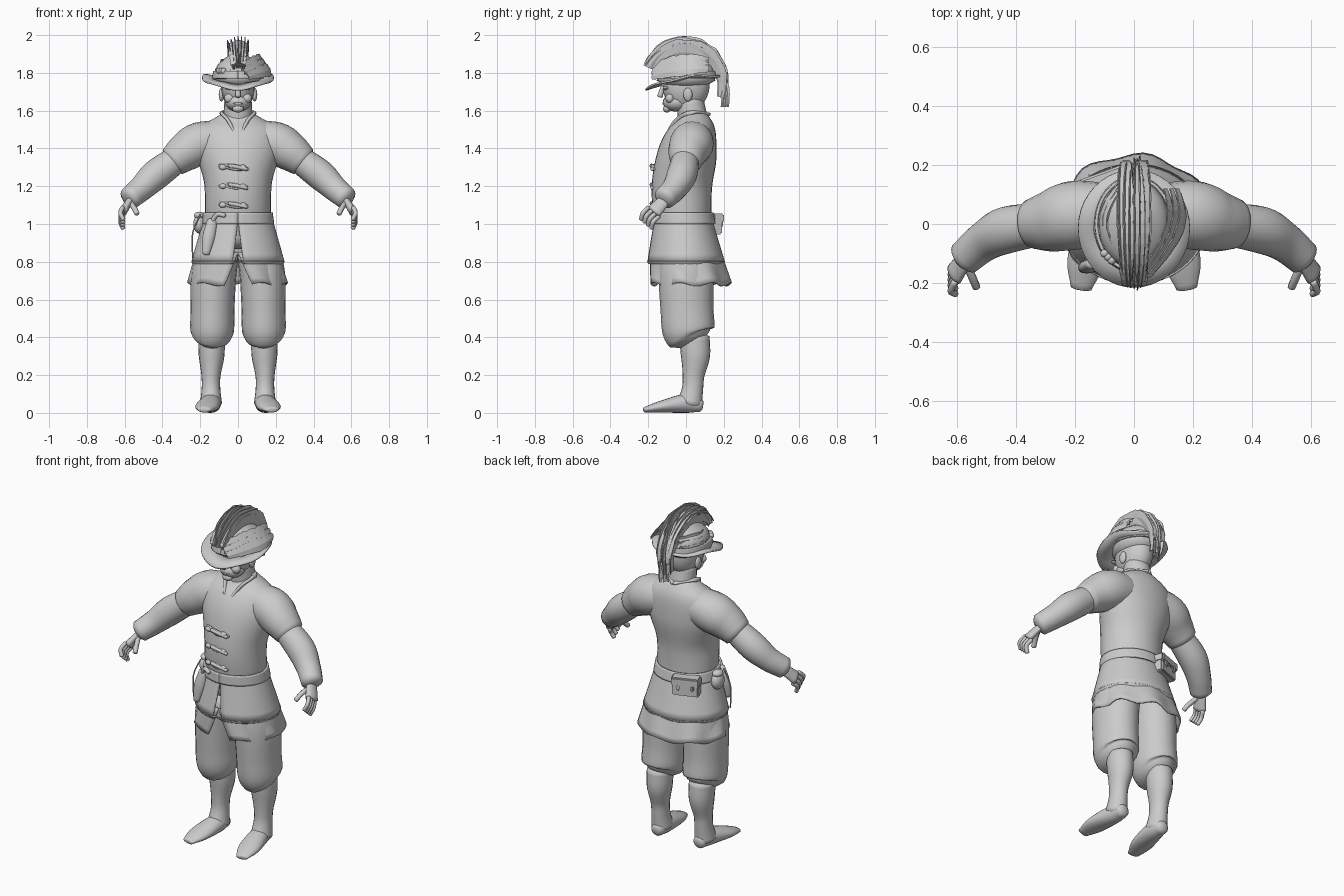
import bpy, bmesh, math, random
from math import sin, cos, pi, tau
from mathutils import Vector, Matrix

random.seed(4)
if "Cube" in bpy.data.objects:
    bpy.data.objects.remove(bpy.data.objects["Cube"])

GREY = (0.6, 0.6, 0.6, 1)
cloth = bpy.data.materials.new("pale grey")
cloth.use_nodes = True
cloth.diffuse_color = GREY
cloth.node_tree.nodes["Principled BSDF"].inputs["Base Color"].default_value = GREY
X_AXIS, Y_AXIS = Vector((1, 0, 0)), Vector((0, 1, 0))


def finish(name, bm, smooth=True, mirror=False, thickness=0):
    bmesh.ops.recalc_face_normals(bm, faces=bm.faces)
    mesh = bpy.data.meshes.new(name)
    bm.to_mesh(mesh)
    bm.free()
    mesh.materials.append(cloth)
    part = bpy.data.objects.new(name, mesh)
    bpy.context.collection.objects.link(part)
    for face in mesh.polygons:
        face.use_smooth = smooth
    if mirror:
        part.modifiers.new("mirror", 'MIRROR').use_mirror_merge = False
    if thickness:
        shell = part.modifiers.new("thickness", 'SOLIDIFY')
        shell.thickness, shell.offset = thickness, 0


def bridge(bm, rings, closed=True):
    count = len(rings[0])
    for lower, upper in zip(rings, rings[1:]):
        for i in range(count if closed else count - 1):
            j = (i + 1) % count
            bm.faces.new((lower[i], lower[j], upper[j], upper[i]))


def spline(keys, steps=5):
    """Smooth run of vectors through the keys."""
    keys = [Vector(key) for key in keys]
    keys = [keys[0] * 2 - keys[1]] + keys + [keys[-1] * 2 - keys[-2]]
    out = []
    for a, b, c, d in zip(keys, keys[1:], keys[2:], keys[3:]):
        for step in range(steps):
            t = step / steps
            out.append(b + (c - a) * t / 2 + (a * 2 - b * 5 + c * 4 - d) * t * t / 2
                       + (b * 3 - a - c * 3 + d) * t ** 3 / 2)
    return out + [keys[-2]]


def limb(name, keys, flat=1.0, mirror=False, reference=Y_AXIS, sides=20):
    """Rounded skin along a path of (x, y, z, radius) or (x, y, z, radius, depth)."""
    sections = spline([key if len(key) == 5 else (*key, key[3] * flat) for key in keys])
    points = [Vector(s[:3]) for s in sections]
    bm, rings, last = bmesh.new(), [], len(points) - 1

    def add_ring(centre, tangent, wide, deep):
        v = tangent.cross(reference).normalized()
        u = v.cross(tangent)
        rings.append([bm.verts.new(centre + u * wide * cos(tau * i / sides) + v * deep * sin(tau * i / sides))
                      for i in range(sides)])

    for k, (point, section) in enumerate(zip(points, sections)):
        tangent = (points[min(k + 1, last)] - points[max(k - 1, 0)]).normalized()
        wide, deep = section[3:]
        bulge = tangent * min(wide, deep) * 0.3
        if k == 0:
            add_ring(point - bulge, tangent, wide * 0.6, deep * 0.6)
        add_ring(point, tangent, wide, deep)
        if k == last:
            add_ring(point + bulge, tangent, wide * 0.6, deep * 0.6)
    bridge(bm, rings)
    bm.faces.new(rings[0])
    bm.faces.new(rings[-1])
    finish(name, bm, True, mirror)


def cord(name, points, radius, mirror=False):
    limb(name, [(*point, radius) for point in points], mirror=mirror, sides=8)


def ball(name, place, size, mirror=False):
    bm = bmesh.new()
    matrix = Matrix.Translation(place) @ Matrix.Diagonal((*size, 1))
    bmesh.ops.create_uvsphere(bm, u_segments=20, v_segments=14, radius=1, matrix=matrix)
    finish(name, bm, True, mirror)


def wrap(name, top, bottom, top_radius, bottom_radius, ratio, top_y=0.0, bottom_y=0.0, gap=0.0, wave=0.0):
    """Cloth wound round the body, parting at the front towards its hem."""
    bm, rings, count, rows = bmesh.new(), [], 48, 6
    for row in range(rows + 1):
        t = row / rows
        ring = []
        for i in range(count + 1):
            angle = -pi / 2 + gap * t + (tau - 2 * gap * t) * i / count
            ripple = wave * t * sin(i * 0.9)
            radius = top_radius + (bottom_radius - top_radius) * t + ripple
            ring.append(bm.verts.new((radius * cos(angle),
                                      radius * ratio * sin(angle) + top_y + (bottom_y - top_y) * t,
                                      top + (bottom - top) * t + ripple)))
        rings.append(ring)
    bridge(bm, rings, False)
    finish(name, bm, True, False, 0.01)


def feather(name, path, width, across, steps=16):
    """Flat ragged strip along path(t); across(point) gives its width direction."""
    bm, rings = bmesh.new(), []
    for k in range(steps + 1):
        t = k / steps
        point = Vector(path(t))
        side = Vector(across(point)).normalized() * width * (0.3 + 0.7 * sin(pi * (0.1 + 0.85 * t)))
        rings.append([bm.verts.new(point + side * random.uniform(0.85, 1.15)),
                      bm.verts.new(point + X_AXIS * 0.006),
                      bm.verts.new(point - side * random.uniform(0.85, 1.15))])
    bridge(bm, rings, False)
    finish(name, bm, False, False, 0.004)


# Jacket, belt, shirt and collar
limb("jacket_body", [(0, 0, .92, .17, .14), (0, -.02, 1.08, .175, .155), (0, -.02, 1.22, .18, .16),
                     (0, .01, 1.38, .22, .155), (0, .04, 1.5, .21, .12), (0, .045, 1.575, .1, .075)],
     reference=X_AXIS, sides=32)
wrap("jacket_skirt", 1.03, .8, .177, .242, .83, top_y=-.015, gap=.12)
wrap("jacket_hem", .805, .79, .243, .236, .83, gap=.13)
wrap("belt", 1.06, 1, .179, .187, .88, -.018, -.012)
wrap("shirt_tail", .85, .68, .22, .255, .83, bottom_y=.02, gap=.3, wave=.01)
limb("collar", [(0, .12, 1.58, .015), (.085, .03, 1.59, .015), (.05, -.05, 1.545, .016), (0, -.11, 1.44, .016)],
     .6, True)

# Sleeves and hands
limb("upper_sleeve", [(.06, .035, 1.45, .1), (.2, .03, 1.425, .117), (.28, .01, 1.38, .105),
                      (.345, 0, 1.33, .085)], .98, True)
limb("forearm_sleeve", [(.3, 0, 1.36, .07), (.43, -.02, 1.265, .08), (.51, -.06, 1.19, .068),
                        (.575, -.115, 1.135, .06)], 1, True)
wrist, knuckles = Vector((.575, -.12, 1.12)), Vector((.61, -.17, 1.065))
limb("palm", [(*wrist, .035), (*knuckles, .042)], .55, True)
for finger in range(4):
    root = knuckles + Vector((0, .7, -.6)) * (finger - 1.5) * .026
    bend = root + Vector((.012, -.03, -.03))
    cord("finger", [root, bend, bend + Vector((-.015, -.01, -.035))], .012, True)
cord("thumb", [wrist, (.55, -.18, 1.085), (.535, -.215, 1.055)], .014, True)

# Breeches, calves and feet
limb("breeches", [(.11, 0, .85, .14), (.13, 0, .72, .145), (.135, .005, .55, .14), (.137, .015, .43, .138),
                  (.14, .03, .39, .105)], .83, True)
limb("calf", [(.14, .045, .4, .08), (.14, .05, .3, .077), (.143, .04, .2, .058), (.143, .035, .13, .056),
              (.143, .02, .05, .066)], .88, True)
wrap_rows = [(.14, .08, .04, .035, .035), (.143, 0, .05, .054, .05), (.165, -.13, .033, .062, .032),
             (.18, -.22, .016, .035, .014)]
limb("foot", wrap_rows, mirror=True, reference=X_AXIS)

# Neck, head and face
limb("neck", [(0, .04, 1.53, .08), (0, .02, 1.66, .072)])
ball("head", (0, 0, 1.735), (.09, .125, .14))
ball("jaw", (0, -.05, 1.645), (.068, .073, .05))
ball("chin", (0, -.1, 1.61), (.03, .022, .02))
limb("nose", [(0, -.122, 1.73, .01), (0, -.138, 1.675, .015)])
ball("ear", (.088, .01, 1.685), (.014, .024, .036), True)
ball("brow", (.036, -.107, 1.72), (.034, .016, .01), True)
ball("cheek", (.045, -.085, 1.665), (.028, .024, .026), True)
ball("lips", (0, -.115, 1.638), (.026, .01, .007))

# Hat: tilted brim with a waved edge, crown and band
bm, rings, around = bmesh.new(), [], 40
for spread in (.5, .75, 1):
    ring = []
    for i in range(around):
        a = tau * i / around
        x, y = .19 * spread * cos(a), .2 * spread * sin(a) - .015
        lift = .014 * spread ** 2 * cos(2 * a) + .005 * spread * sin(5 * a)
        ring.append(bm.verts.new((x, y, 1.765 + y / 6 + lift)))
    rings.append(ring)
bridge(bm, rings)
finish("hat_brim", bm, True, False, .01)
limb("hat_crown", [(0, 0, 1.76, .125, .155), (0, 0, 1.84, .11, .14), (0, 0, 1.9, .04, .06)], reference=X_AXIS)
wrap("hat_band", 1.81, 1.77, .127, .132, 1.23)

# Plume: a comb of feathers arching from front to back over the crown
centre = Vector((0, -.01, 1.74))


def arch(x, radius, start, end, spread=0.0):
    def path(t):
        angle = math.radians(start + (end - start) * t)
        return x + spread * sin(pi * t), centre.y + radius * cos(angle), centre.z + radius * sin(angle)
    return path


def outward(point):
    return point.x, point.y - centre.y, point.z - centre.z


for i in range(-3, 4):
    radius = .22 - .006 * abs(i) + random.uniform(-.005, .005)
    feather("plume_feather", arch(i * .01, radius, 155, -20 + 20 * (i % 3), i * .006), .036, outward)
for side in (-1, 1):
    feather("plume_crest", arch(side * .026, .225, 152, 0), .03, lambda point: (1, 0, side * -.4))
    feather("plume_fill", arch(side * .025, .17, 150, 20, side * .02), .045, outward)
for x in (-.015, 0, .015):
    feather("hanging_feather", lambda t: (x, .16 + .05 * sin(2 * t) + x * t, 1.88 - .26 * t), .014,
            lambda point: (1, 2, 0))

# Side feathers swept back along the crown
for k in range(3):
    feather("left_feather", lambda t: (.05 + .09 * sin(2.4 * t) + .035 * t - .02 * k, .3 * t - .18,
                                       1.78 + .025 * k + .04 * sin(2 * t)), .035, lambda point: (-1, 0, 2.5))
    feather("right_feather", lambda t: (-.06 - .07 * sin(pi * t) + .015 * k, .28 * t - .14,
                                        1.78 + .025 * k + .03 * t), .026, lambda point: (1, 0, 2.5))
    ball("hat_bead", (-.1 + k * .012, -.1 - k * .012, 1.81), (.014, .014, .016))

# Toggle fastenings down the chest
for z in (1.1, 1.2, 1.3):
    y = -.178
    for drop in (-.01, .01):
        cord("toggle_cord", [(-.1, y + .03, z + .01), (-.02, y, z + drop), (.055, y + .015, z - .01)], .007)
    for x in (-.08, -.03, .025):
        ball("toggle_peg", (x, y + abs(x) / 6, z), (.02, .013, .014))
    cord("toggle_bar", [(-.05, y - .005, z + .01), (.05, y, z - .01)], .01)

# Belt gear: sheath, round pouch with cord, and buckled back pouch
limb("sheath", [(-.135, -.135, 1.02, .018), (-.155, -.145, .93, .022), (-.17, -.155, .84, .012)], 1.5)
cord("sheath_handle", [(-.14, -.14, 1.01), (-.11, -.155, 1.05), (-.07, -.175, 1.045)], .012)
ball("round_pouch", (-.205, -.01, 1), (.032, .045, .05))
ball("pouch_flap", (-.205, -.01, 1.045), (.028, .035, .02))
cord("pouch_cord", [(-.2, -.07, 1.05), (-.24, -.08, .95), (-.24, -.08, .82)], .004)


def pouch_box(name, offset, size):
    bm = bmesh.new()
    place = Matrix.Translation((-.1, .138, 1)) @ Matrix.Rotation(.35, 4, 'Z') @ Matrix.Translation(offset)
    bmesh.ops.create_cube(bm, size=1, matrix=place @ Matrix.Diagonal((*size, 1)))
    bmesh.ops.bevel(bm, geom=bm.edges[:], offset=.007, segments=2, affect='EDGES')
    finish(name, bm, False)


pouch_box("back_pouch", (0, 0, 0), (.15, .06, .11))
pouch_box("back_pouch_flap", (0, .01, .03), (.16, .06, .05))
for x in (-.04, .04):
    pouch_box("buckle", (x, .036, 0), (.02, .02, .04))
